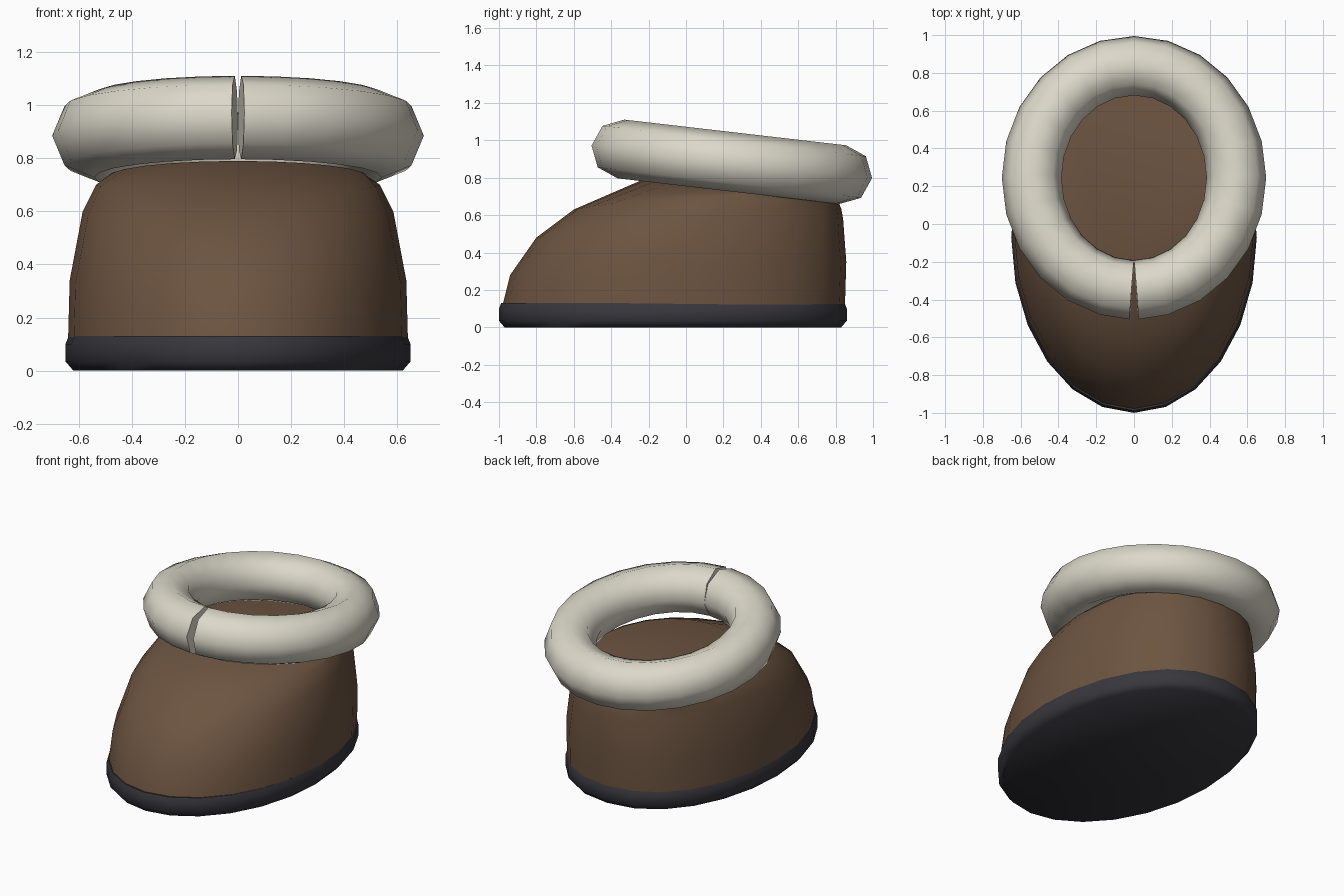
import bpy
import bmesh
from math import sin, cos, pi, radians, copysign

cube = bpy.data.objects.get("Cube")
if cube:
    bpy.data.objects.remove(cube, do_unlink=True)

SEGMENTS = 24


def material(name, rgb):
    mat = bpy.data.materials.new(name)
    mat.use_nodes = True
    mat.diffuse_color = (*rgb, 1)
    mat.node_tree.nodes["Principled BSDF"].inputs["Base Color"].default_value = (*rgb, 1)
    return mat


def egg_ring(width, front, back, z_front, z_mid, z_back):
    """Oval outline with a rounder heel; height follows a curve from toe to heel."""
    points = []
    for i in range(SEGMENTS):
        a = 2 * pi * i / SEGMENTS
        s, c = sin(a), -cos(a)
        if c > 0:
            s = copysign(abs(s) ** 0.9, s)
        y = (front + back) / 2 + c * (back - front) / 2
        z = z_mid + c * (z_back - z_front) / 2 + c * c * ((z_back + z_front) / 2 - z_mid)
        points.append((width * s, y, z))
    return points


def loft(name, rings, mat, capped=True, closed=True, angle=40):
    """Skin a list of equal rings into one smooth object."""
    bm = bmesh.new()
    loops = [[bm.verts.new(p) for p in ring] for ring in rings]
    for low, high in zip(loops, loops[1:]):
        n = len(low)
        for i in range(n):
            j = (i + 1) % n
            bm.faces.new((low[i], low[j], high[j], high[i]))
    if capped:
        bm.faces.new(loops[0][::-1])
        bm.faces.new(loops[-1])
    bmesh.ops.recalc_face_normals(bm, faces=bm.faces)
    mesh = bpy.data.meshes.new(name)
    bm.to_mesh(mesh)
    bm.free()
    obj = bpy.data.objects.new(name, mesh)
    bpy.context.collection.objects.link(obj)
    mesh.materials.append(mat)
    bpy.ops.object.select_all(action="DESELECT")
    obj.select_set(True)
    bpy.context.view_layer.objects.active = obj
    bpy.ops.object.shade_smooth_by_angle(angle=radians(angle))
    return obj


brown = material("brown leather", (0.15, 0.088, 0.052))
cream = material("cream fleece", (0.72, 0.69, 0.59))
charcoal = material("charcoal rubber", (0.038, 0.038, 0.047))

# Sole: flat slab with chamfered rims
sole_rings = []
for inset, z in ((0.03, 0), (0.0, 0.035), (0.0, 0.1), (0.012, 0.13)):
    sole_rings.append(egg_ring(0.65 - inset, -1 + inset, 0.86 - inset, z, z, z))
loft("sole", sole_rings, charcoal, angle=50)

# Upper: rings that sweep back from the toe to a tilted ankle
upper_rings = [
    egg_ring(0.64, -0.98, 0.85, 0.12, 0.12, 0.12),
    egg_ring(0.634, -0.94, 0.857, 0.28, 0.34, 0.35),
    egg_ring(0.585, -0.80, 0.84, 0.48, 0.60, 0.58),
    egg_ring(0.535, -0.60, 0.83, 0.63, 0.70, 0.635),
    egg_ring(0.49, -0.23, 0.815, 0.79, 0.73, 0.67),
]
loft("upper", upper_rings, brown)

# Cuff: tilted oval tube whose two ends meet in a notch at the front
TUBE, SIDES = 0.158, 8
cuff_rings = []
for i in range(SEGMENTS + 1):
    a = 2 * pi * i / SEGMENTS
    end = {0: 1, SEGMENTS: -1}.get(i, 0)
    ring = []
    for k in range(SIDES):
        b = 2 * pi * k / SIDES
        out = TUBE * cos(b)
        notch = end * 0.012 * (1 + cos(b))
        ring.append(((0.542 + out) * sin(a) + notch, -(0.597 + out) * cos(a), TUBE * sin(b)))
    cuff_rings.append(ring)
cuff = loft("cuff", cuff_rings, cream, angle=60)
cuff.location = (0, 0.245, 0.885)
cuff.rotation_euler.x = radians(-6.6)
